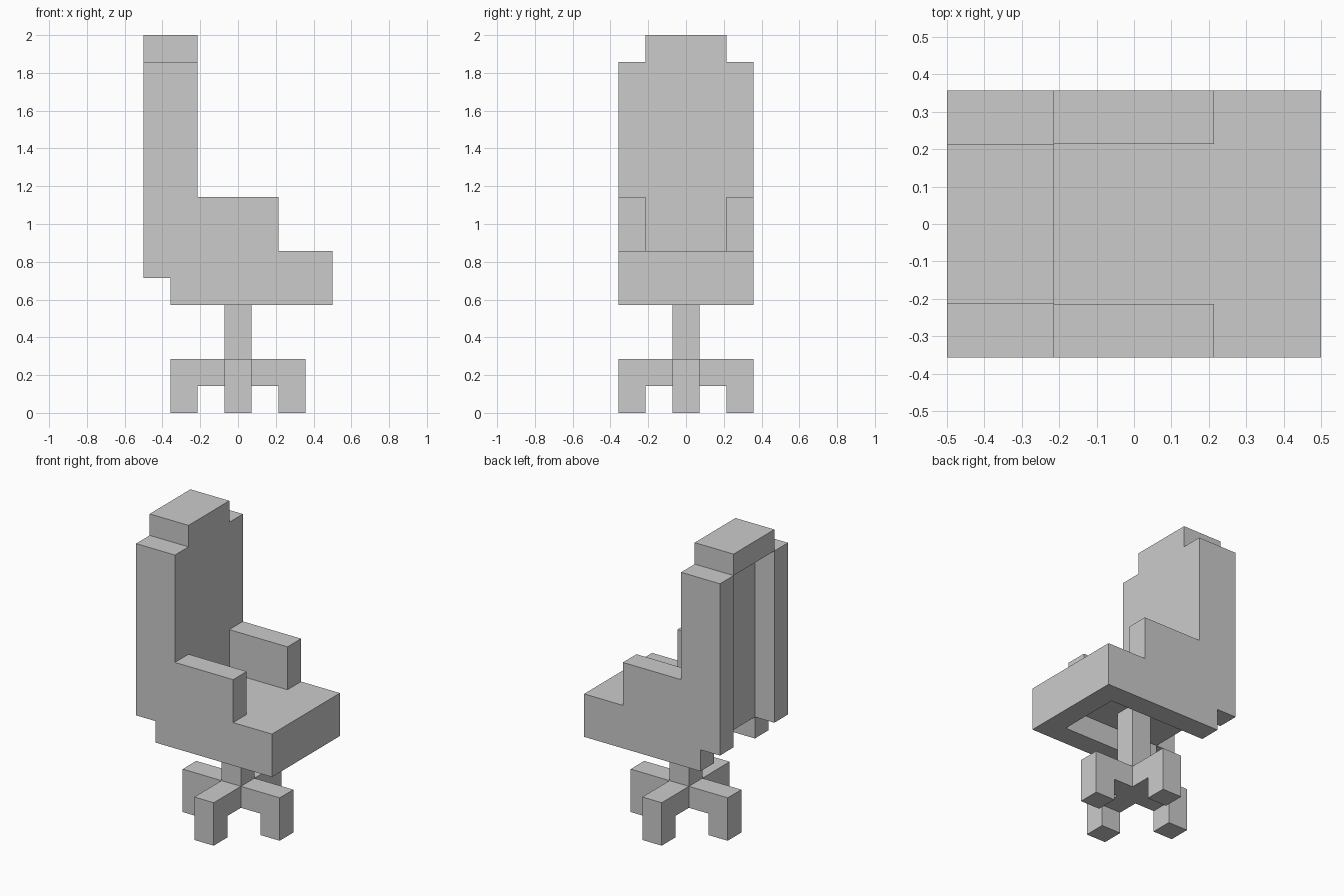
import bpy, bmesh, math
from mathutils import Matrix

if "Cube" in bpy.data.objects:
    bpy.data.objects.remove(bpy.data.objects["Cube"])

U = 1 / 7  # block size: the chair is 14 blocks tall


def extrude(name, profile, y0, y1, turn=0):
    """Extrude an x-z profile (in blocks) from y0 to y1, turned about z."""
    bm = bmesh.new()
    face = bm.faces.new([bm.verts.new((x * U, y0 * U, z * U)) for x, z in profile])
    new = bmesh.ops.extrude_face_region(bm, geom=[face])["geom"]
    moved = [v for v in new if isinstance(v, bmesh.types.BMVert)]
    bmesh.ops.translate(bm, verts=moved, vec=(0, (y1 - y0) * U, 0))
    bm.transform(Matrix.Rotation(turn, 4, 'Z'))
    bmesh.ops.recalc_face_normals(bm, faces=bm.faces)
    mesh = bpy.data.meshes.new(name)
    bm.to_mesh(mesh)
    bm.free()
    obj = bpy.data.objects.new(name, mesh)
    bpy.context.collection.objects.link(obj)
    return obj


# Sides: back upright, armrest and seat edge in one outline
side = [(-3.5, 5), (-2.5, 5), (-2.5, 4), (3.5, 4), (3.5, 6), (1.5, 6),
        (1.5, 8), (-1.5, 8), (-1.5, 13), (-3.5, 13)]
panel = extrude("side_panels", side, 1.5, 2.5)
mirror = panel.modifiers.new("Mirror", 'MIRROR')
mirror.use_axis = (False, True, False)
mirror.use_mirror_merge = False

# Middle: seat with front lip, recessed backrest and headrest
middle = [(-2.5, 5), (2.5, 5), (2.5, 4), (3.5, 4), (3.5, 6), (-1.5, 6),
          (-1.5, 14), (-3.5, 14), (-3.5, 13), (-2.5, 13)]
extrude("seat_and_backrest", middle, -1.5, 1.5)

# Post under the seat
extrude("post", [(-.5, 1), (.5, 1), (.5, 5), (-.5, 5)], -.5, .5)

# Four legs with feet
leg = [(.5, 1), (1.5, 1), (1.5, 0), (2.5, 0), (2.5, 2), (.5, 2)]
for i in range(4):
    extrude(f"leg_{i + 1}", leg, -.5, .5, i * math.pi / 2)
